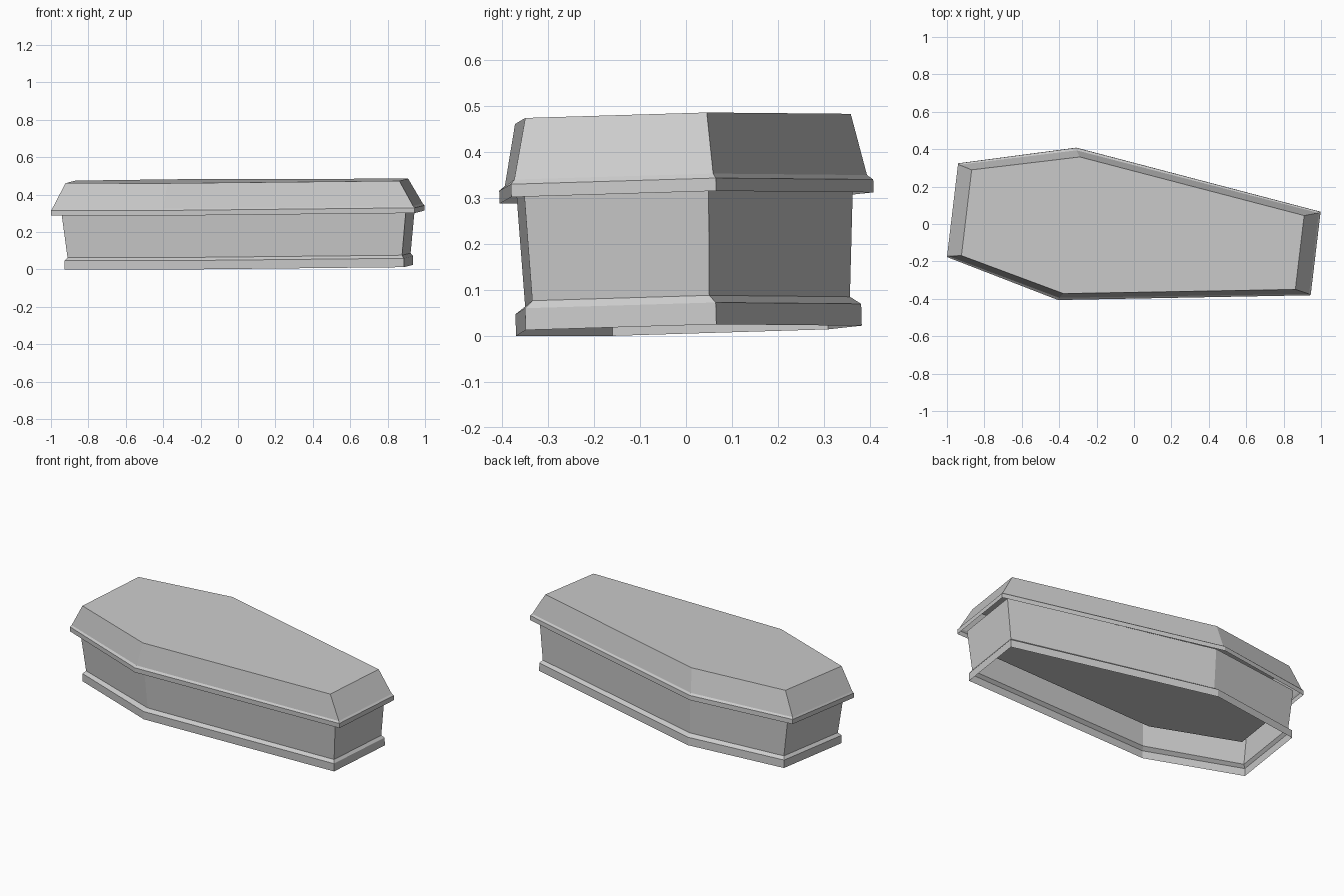
import bpy, bmesh, math
from mathutils import Matrix, Vector

if "Cube" in bpy.data.objects:
    bpy.data.objects.remove(bpy.data.objects["Cube"])

grey = bpy.data.materials.new("stone_grey")
grey.diffuse_color = (0.60, 0.60, 0.60, 1)
grey.use_nodes = True
grey.node_tree.nodes["Principled BSDF"].inputs["Base Color"].default_value = grey.diffuse_color

# Whole casket is turned on the ground and leans very slightly
turn = Matrix.Rotation(math.radians(-6.8), 4, 'Z')
lean = Vector((0, 0, 1)).rotation_difference(Vector((-0.010, -0.029, 1))).to_matrix().to_4x4()
place = lean @ turn @ Matrix.Translation((0, -0.032, 0))


def outline(z, head, foot, waist_x, head_w, waist_w, foot_w):
    """Six-sided casket outline, mirrored across its long axis."""
    side = [(head, head_w), (waist_x, waist_w), (foot, foot_w)]
    return ([(x, -w, z) for x, w in side] + [(x, w, z) for x, w in reversed(side)])


def shell(name, rings, cap=False):
    """Skin stacked outlines with flat faces, optionally closing the last one."""
    bm = bmesh.new()
    loops = [[bm.verts.new(p) for p in ring] for ring in rings]
    for a, b in zip(loops, loops[1:]):
        for i in range(6):
            j = (i + 1) % 6
            bm.faces.new((a[i], a[j], b[j], b[i]))
    if cap:
        bm.faces.new(loops[-1])
    bm.transform(place)
    mesh = bpy.data.meshes.new(name)
    bm.to_mesh(mesh)
    bm.free()
    mesh.materials.append(grey)
    obj = bpy.data.objects.new(name, mesh)
    bpy.context.collection.objects.link(obj)
    return obj


body_low = (-0.887, 0.911, -0.315, 0.222, 0.356, 0.194)
body_high = (-0.915, 0.934, -0.322, 0.230, 0.368, 0.202)
plinth = (-0.902, 0.922, -0.325, 0.236, 0.379, 0.209)
rim = (-0.970, 0.985, -0.353, 0.252, 0.410, 0.2245)
lid_low = (-0.963, 0.976, -0.350, 0.246, 0.397, 0.218)
lid_high = (-0.893, 0.901, -0.327, 0.231, 0.368, 0.199)


def body_outline(z, inset=0.0):
    """Outline of the flared walls at height z."""
    t = (z - 0.077) / (0.306 - 0.077)
    head, foot, waist, hw, ww, fw = [a + (b - a) * t for a, b in zip(body_low, body_high)]
    return outline(z, head + inset, foot - inset, waist, hw - inset, ww - inset, fw - inset)


# Plinth band with sloped top edge, open underneath
shell("base_moulding", [outline(0.0135, *plinth), outline(0.061, *plinth), outline(0.077, *body_low)])

# Flared walls, top lip, inner walls and the raised floor of the cavity
shell("body", [body_outline(0.077), body_outline(0.325), body_outline(0.325, 0.06),
               body_outline(0.175, 0.06)], cap=True)

# Overhanging rim, sloped sides and flat top of the lid, open underneath
shell("lid", [outline(0.303, *rim), outline(0.331, *rim),
              outline(0.341, *lid_low), outline(0.475, *lid_high)], cap=True)
